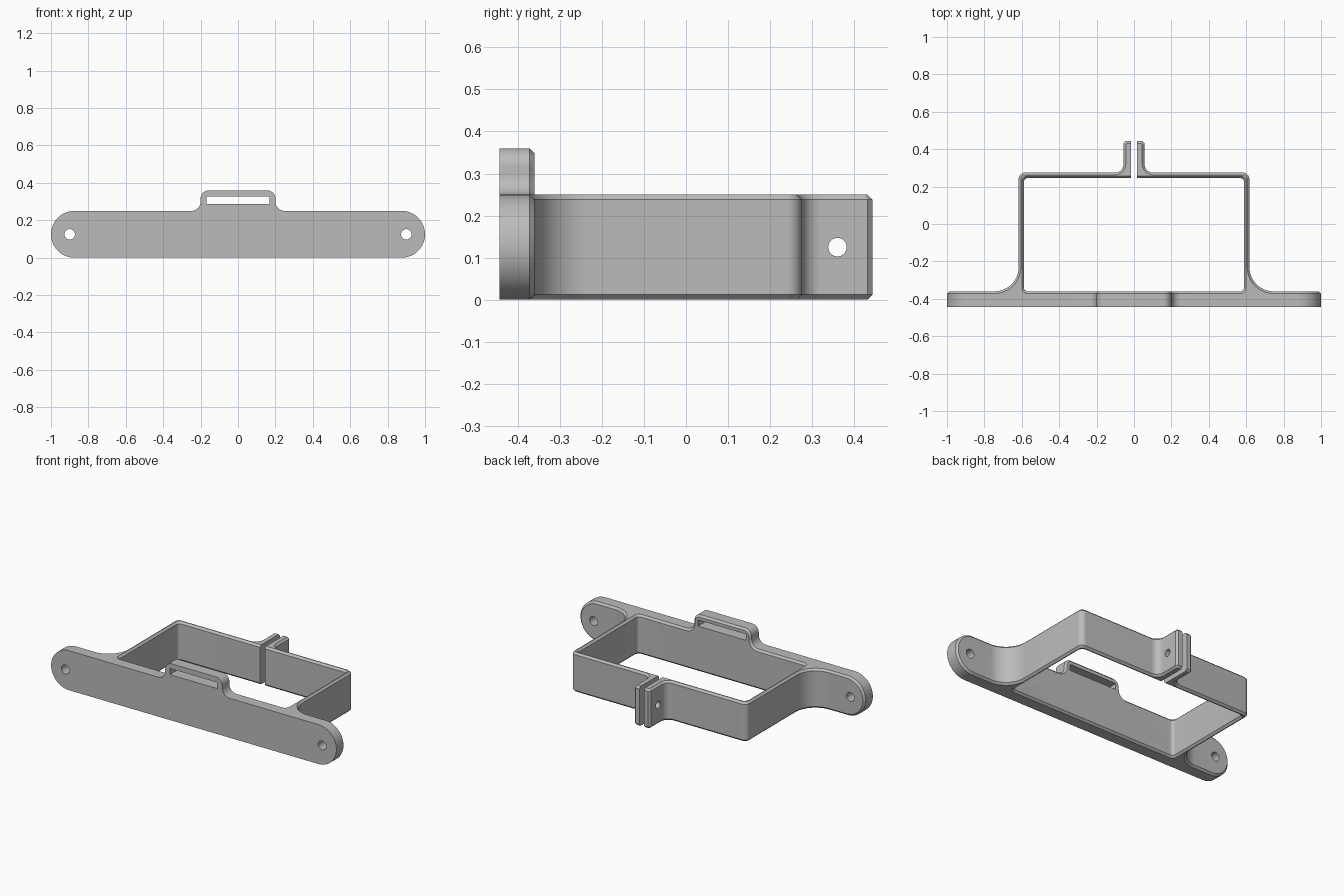
import bpy, bmesh, math
from mathutils import Vector

cube = bpy.data.objects.get("Cube")
if cube:
    bpy.data.objects.remove(cube)

BEVEL = 0.012
DEPTH = 0.443      # half of the depth front to back
HEIGHT = 0.25
BACK = -0.36       # rear face of the front plate

grey = bpy.data.materials.new("matte grey")
grey.use_nodes = True
grey.diffuse_color = (0.5, 0.5, 0.5, 1)
grey.node_tree.nodes["Principled BSDF"].inputs["Base Color"].default_value = (0.5, 0.5, 0.5, 1)


def arc(cx, cy, r, start, end, n=10):
    angles = [math.radians(start + (end - start) * i / n) for i in range(n + 1)]
    return [(cx + r * math.cos(a), cy + r * math.sin(a)) for a in angles]


def inset(points, d):
    """Move a counter-clockwise outline inwards with mitred corners."""
    result = []
    for i, p in enumerate(points):
        p = Vector(p)
        a = (p - Vector(points[i - 1])).normalized()
        b = (Vector(points[(i + 1) % len(points)]) - p).normalized()
        na, nb = Vector((-a.y, a.x)), Vector((-b.y, b.x))
        result.append(p + (na + nb) * d / (1 + na.dot(nb)))
    return result


def prism(name, outline, levels, place):
    """Skin an outline through (position, inset) levels and cap both ends."""
    bm = bmesh.new()
    loops = []
    for t, d in levels:
        pts = inset(outline, d) if d else outline
        loops.append([bm.verts.new(place(p[0], p[1], t)) for p in pts])
    n = len(outline)
    for low, high in zip(loops, loops[1:]):
        for i in range(n):
            j = (i + 1) % n
            bm.faces.new((low[i], low[j], high[j], high[i]))
    bm.faces.new(loops[0])
    bm.faces.new(loops[-1])
    bmesh.ops.recalc_face_normals(bm, faces=bm.faces)
    mesh = bpy.data.meshes.new(name)
    bm.to_mesh(mesh)
    bm.free()
    mesh.materials.append(grey)
    obj = bpy.data.objects.new(name, mesh)
    bpy.context.collection.objects.link(obj)
    return obj


def apply(obj, kind, **settings):
    mod = obj.modifiers.new(kind.lower(), kind)
    for key, value in settings.items():
        setattr(mod, key, value)
    bpy.context.view_layer.objects.active = obj
    bpy.ops.object.modifier_apply(modifier=mod.name)


def combine(obj, other, operation):
    apply(obj, 'BOOLEAN', object=other, operation=operation, solver='EXACT')
    bpy.data.objects.remove(other)


def along_y(x, z, t):
    return (x, t, z)


def along_x(y, z, t):
    return (t, y, z)


def clamp_space(x, y, t):
    return (max(x, 0.016), y, t)    # keeps the split edge square


# Front plate with rounded ends and a raised strap loop
half = arc(0.875, 0.125, 0.125, -90, 90, 24)
half += arc(0.25, 0.30, 0.05, 270, 180)
half += arc(0.155, 0.315, 0.045, 0, 90)
outline = half + [(-x, z) for x, z in reversed(half)]
bracket = prism("clamp_bracket", outline,
                [(-DEPTH, 0), (BACK - BEVEL, 0), (BACK, BEVEL)], along_y)

# Clamp arm: flared foot, side wall, back wall and bolt tab
arm = [(0.3, -0.42), (0.8, -0.42), (0.8, BACK)]
arm += arc(0.747, BACK + 0.13, 0.13, 270, 180, 16)
arm += arc(0.582, 0.24, 0.035, 0, 90)
arm += arc(0.101, 0.32, 0.045, 270, 180)
arm += arc(0.044, DEPTH - 0.012, 0.012, 0, 90, 1)
arm += [(0, DEPTH), (0, 0.245)]
arm += arc(0.568, 0.225, 0.02, 90, 0)
arm += arc(0.568, BACK + 0.02, 0.02, 0, -90)
arm += [(0.3, BACK)]
clamp = prism("clamp_arms", arm,
              [(0, BEVEL), (BEVEL, 0), (HEIGHT - BEVEL, 0), (HEIGHT, BEVEL)], clamp_space)
apply(clamp, 'MIRROR', use_mirror_merge=False)
combine(bracket, clamp, 'UNION')

# Strap slot
slot = [(-0.168, 0.288), (0.168, 0.288), (0.168, 0.327), (-0.168, 0.327)]
combine(bracket, prism("slot_cutter", slot, [(-0.6, 0), (-0.3, 0)], along_y), 'DIFFERENCE')

# Mounting holes in the plate ends, bolt hole through the tabs
for side in (-1, 1):
    hole = arc(side * 0.9, 0.125, 0.028, 0, 360, 32)[:-1]
    combine(bracket, prism("hole_cutter", hole, [(-0.6, 0), (-0.3, 0)], along_y), 'DIFFERENCE')
hole = arc(0.36, 0.125, 0.022, 0, 360, 32)[:-1]
combine(bracket, prism("bolt_cutter", hole, [(-0.2, 0), (0.2, 0)], along_x), 'DIFFERENCE')

# Smooth rounded surfaces, keep bevels crisp
bpy.ops.object.select_all(action='DESELECT')
bracket.select_set(True)
bpy.context.view_layer.objects.active = bracket
bpy.ops.object.shade_smooth_by_angle(angle=math.radians(30))
